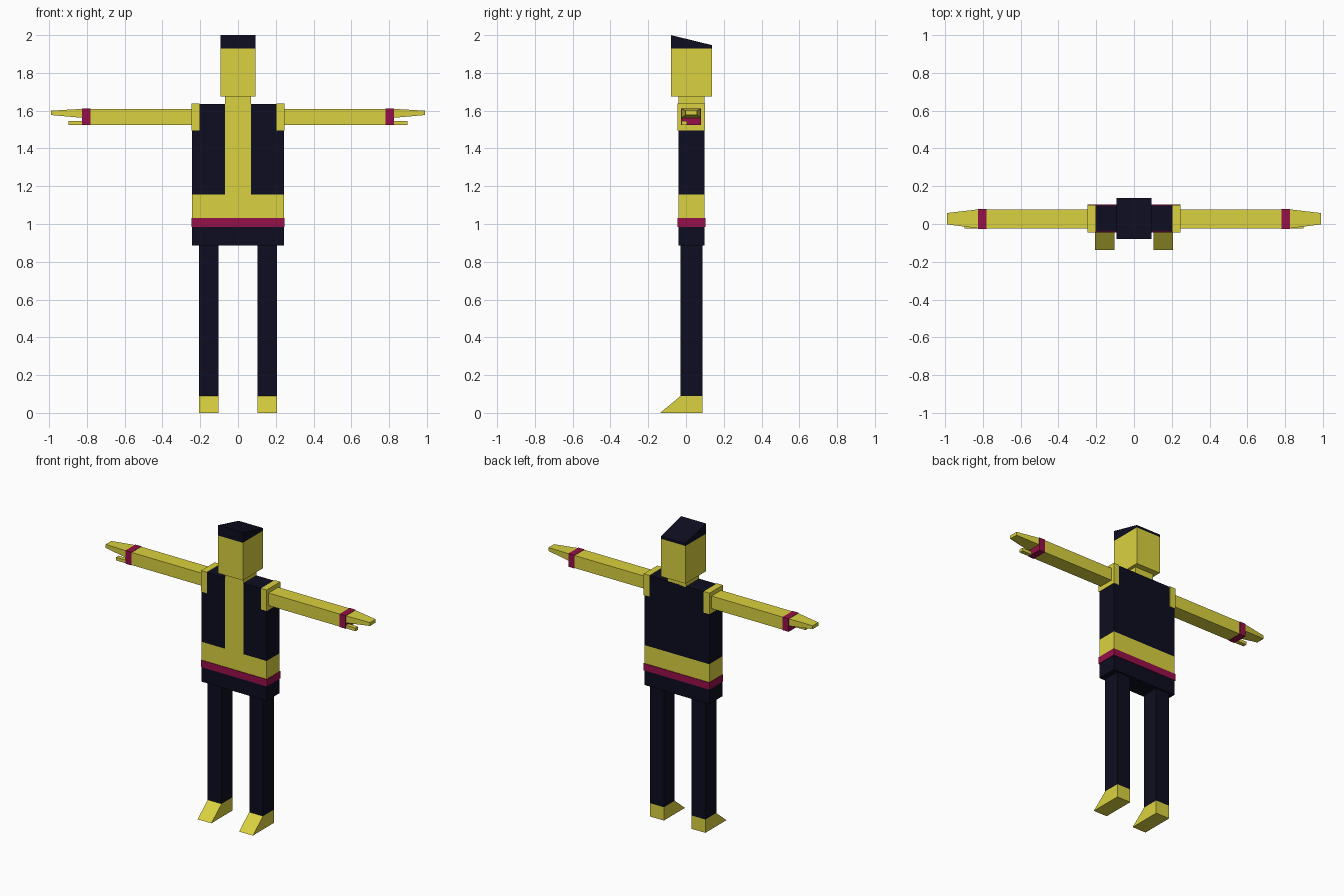
import bpy, bmesh

if "Cube" in bpy.data.objects:
    bpy.data.objects.remove(bpy.data.objects["Cube"])


def material(name, rgb):
    m = bpy.data.materials.new(name)
    m.diffuse_color = (*rgb, 1)
    m.use_nodes = True
    m.node_tree.nodes["Principled BSDF"].inputs["Base Color"].default_value = m.diffuse_color
    return m


YELLOW = material("yellow", (0.70, 0.64, 0.05))
NAVY = material("dark_navy", (0.004, 0.004, 0.015))
CRIMSON = material("crimson", (0.30, 0.005, 0.065))


def finish(name, bm, mats):
    bmesh.ops.recalc_face_normals(bm, faces=bm.faces)
    mesh = bpy.data.meshes.new(name)
    bm.to_mesh(mesh)
    bm.free()
    for m in mats:
        mesh.materials.append(m)
    ob = bpy.data.objects.new(name, mesh)
    bpy.context.collection.objects.link(ob)
    return ob


def loft(name, sections, mat):
    """Join matching point loops into a closed solid."""
    bm = bmesh.new()
    rings = [[bm.verts.new(p) for p in s] for s in sections]
    n = len(rings[0])
    for a, b in zip(rings, rings[1:]):
        for i in range(n):
            j = (i + 1) % n
            bm.faces.new((a[i], a[j], b[j], b[i]))
    bm.faces.new(rings[0])
    bm.faces.new(rings[-1])
    return finish(name, bm, [mat])


def profile(name, x0, x1, yz, mat):
    """Extrude a side profile across x."""
    return loft(name, [[(x, y, z) for y, z in yz] for x in (x0, x1)], mat)


def box(name, x0, x1, y0, y1, z0, z1, mat):
    return profile(name, x0, x1, [(y0, z0), (y1, z0), (y1, z1), (y0, z1)], mat)


def rect(x, y0, y1, z0, z1):
    return [(x, y0, z0), (x, y1, z0), (x, y1, z1), (x, y0, z1)]


def mirrored(ob):
    ob.modifiers.new("mirror", 'MIRROR')
    return ob


# Torso: bare waist and open front, the rest covered by the vest
torso = box("torso", -0.243, 0.243, -0.041, 0.098, 1.0, 1.635, YELLOW)
torso.data.materials.append(NAVY)
bm = bmesh.new()
bm.from_mesh(torso.data)
for co, no in (((0, 0, 1.155), (0, 0, 1)), ((0.07, 0, 0), (1, 0, 0)), ((-0.07, 0, 0), (1, 0, 0))):
    bmesh.ops.bisect_plane(bm, geom=bm.verts[:] + bm.edges[:] + bm.faces[:],
                           plane_co=co, plane_no=no)
for f in bm.faces:
    c = f.calc_center_median()
    open_front = f.normal.y < -0.5 and abs(c.x) < 0.07
    f.material_index = int(c.z > 1.155 and not open_front)
bm.to_mesh(torso.data)
bm.free()

# Belt and shorts
box("belt", -0.247, 0.247, -0.045, 0.102, 0.985, 1.032, CRIMSON)
box("shorts", -0.243, 0.243, -0.041, 0.098, 0.885, 0.99, NAVY)

# Neck, head and sloping hair
box("neck", -0.07, 0.07, -0.041, 0.098, 1.63, 1.68, YELLOW)
box("head", -0.092, 0.092, -0.08, 0.137, 1.675, 1.93, YELLOW)
profile("hair", -0.092, 0.092,
        [(-0.08, 1.93), (0.137, 1.93), (0.137, 1.947), (-0.08, 2.0)], NAVY)

# Shoulders and arms
mirrored(box("shoulder", 0.203, 0.246, -0.044, 0.101, 1.495, 1.638, YELLOW))
mirrored(box("arm", 0.24, 0.785, -0.024, 0.078, 1.525, 1.61, YELLOW))
mirrored(box("wristband", 0.78, 0.825, -0.026, 0.08, 1.523, 1.612, CRIMSON))

# Hands: tapering fingers above a short thumb
mirrored(loft("fingers", [rect(0.82, -0.024, 0.078, 1.562, 1.61),
                          rect(0.99, -0.002, 0.058, 1.577, 1.6)], YELLOW))
mirrored(box("thumb", 0.82, 0.897, -0.024, 0.004, 1.525, 1.546, YELLOW))

# Legs and wedge shoes
mirrored(box("leg", 0.104, 0.207, -0.028, 0.088, 0.09, 0.89, NAVY))
mirrored(profile("foot", 0.104, 0.207,
                 [(-0.137, 0), (0.088, 0), (0.088, 0.09), (-0.028, 0.09)], YELLOW))
